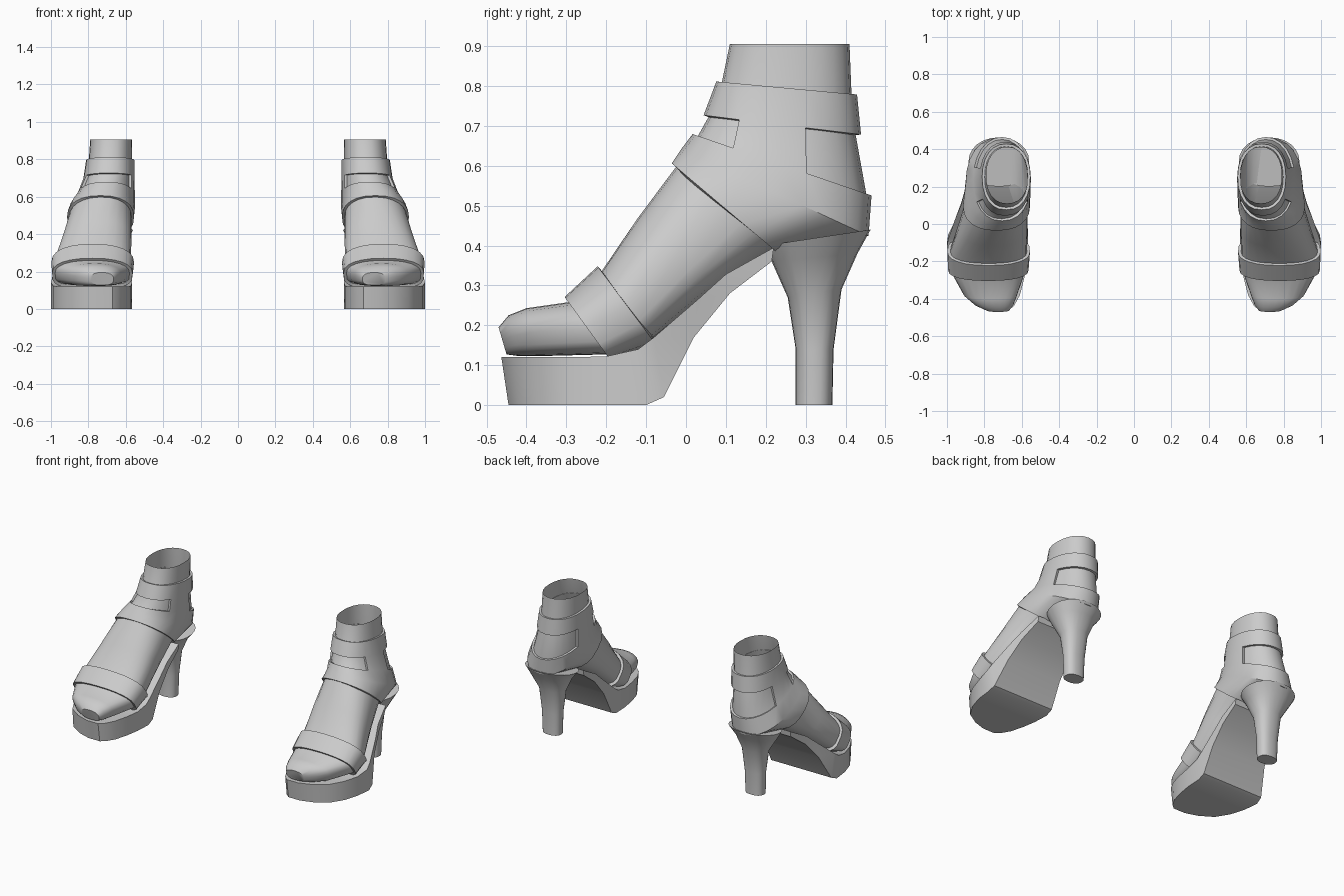
import bpy, bmesh, math

if "Cube" in bpy.data.objects:
    bpy.data.objects.remove(bpy.data.objects["Cube"])

SEG = 24
grey = bpy.data.materials.new("grey")
grey.diffuse_color = (0.6, 0.6, 0.6, 1)
grey.use_nodes = True
grey.node_tree.nodes["Principled BSDF"].inputs["Base Color"].default_value = grey.diffuse_color


def finish(name, bm, thickness=0, angle=35):
    """Turn a bmesh of the right-hand part into a mirrored, shaded pair."""
    bmesh.ops.recalc_face_normals(bm, faces=bm.faces)
    mesh = bpy.data.meshes.new(name)
    bm.to_mesh(mesh)
    bm.free()
    mesh.materials.append(grey)
    ob = bpy.data.objects.new(name, mesh)
    bpy.context.collection.objects.link(ob)
    bpy.ops.object.select_all(action='DESELECT')
    bpy.context.view_layer.objects.active = ob
    ob.select_set(True)
    if thickness:
        mod = ob.modifiers.new("thickness", 'SOLIDIFY')
        mod.thickness, mod.offset = thickness, -1
        bpy.ops.object.modifier_apply(modifier=mod.name)
    mod = ob.modifiers.new("pair", 'MIRROR')
    mod.use_mirror_merge = False
    bpy.ops.object.modifier_apply(modifier=mod.name)
    bpy.ops.object.shade_smooth_by_angle(angle=math.radians(angle))
    return ob


def spow(v, e):
    return math.copysign(abs(v) ** e, v)


def ring_points(ring, grow):
    """Rounded section through a front/top point and a back/bottom point."""
    fy, fz, by, bz, x0, x1, power = ring
    cx, cy, cz = (x0 + x1) / 2, (fy + by) / 2, (fz + bz) / 2
    dy, dz = (fy - by) / 2, (fz - bz) / 2
    half = math.hypot(dy, dz)
    k = (half + grow) / half
    pts = []
    for i in range(SEG):
        t = 2 * math.pi * i / SEG
        e = 2 / (2.3 if math.cos(t) > 0 else power)
        c, s = spow(math.cos(t), e) * k, spow(math.sin(t), e)
        pts.append((cx + s * ((x1 - x0) / 2 + grow), cy + dy * c, cz + dz * c))
    return pts


def loft(name, rings, grow=0, cap_start=False, cap_end=False, thickness=0, keep=None):
    bm = bmesh.new()
    rows = [[bm.verts.new(p) for p in ring_points(r, grow)] for r in rings]
    for j in range(len(rows) - 1):
        for i in range(SEG):
            k = (i + 1) % SEG
            angle = abs((i + 0.5) * 360 / SEG - 360 * (i >= SEG // 2))
            if keep is None or keep(j, angle):
                bm.faces.new((rows[j][i], rows[j][k], rows[j + 1][k], rows[j + 1][i]))
    if cap_start:
        bm.faces.new(rows[0])
    if cap_end:
        bm.faces.new(rows[-1])
    return finish(name, bm, thickness)


# Foot sections: front y,z / back y,z / inner x, outer x / squareness of lower half
foot = [
    (.11, .905, .41, .905, .567, .79, 2.2),
    (.09, .81, .415, .78, .568, .798, 2.2),
    (.058, .725, .425, .68, .568, .812, 2.2),
    (.03, .675, .452, .53, .565, .845, 2.1),
    (.0, .635, .445, .43, .566, .885, 2.2),
    (-.025, .597, .22, .39, .570, .90, 2.6),
    (-.12, .47, .08, .30, .570, .935, 3),
    (-.212, .335, -.085, .165, .572, .982, 3.5),
    (-.295, .258, -.20, .127, .580, .978, 4),
    (-.40, .243, -.36, .123, .625, .91, 4),
    (-.445, .225, -.42, .123, .645, .85, 3.5),
    (-.470, .195, -.45, .127, .665, .79, 3),
]
loft("foot", foot, cap_end=True)


# Shoe upper: ankle strap, side bridges, heel counter and instep strap,
# with openings across the front and around the back of the ankle
def solid_area(row, angle):
    return row != 1 or 60 < angle < 100


loft("upper_straps", foot[1:6], grow=.014, thickness=.016, keep=solid_area)

# Toe strap
loft("toe_strap", foot[7:9], grow=.016, thickness=.018)

# High heel
loft("heel", [
    (.275, 0, .367, 0, .66, .78, 2.5),
    (.275, .14, .37, .14, .655, .785, 2.5),
    (.255, .27, .39, .29, .64, .80, 2.4),
    (.215, .36, .43, .38, .60, .855, 2.2),
    (.20, .40, .463, .44, .56, .885, 2.1),
], cap_start=True, cap_end=True)

# Platform sole and arched shank: top y,z / bottom y,z / inner x, outer x
sole = [
    (-.463, .12, -.445, 0, .67, .75),
    (-.435, .12, -.42, 0, .64, .83),
    (-.38, .12, -.37, 0, .61, .91),
    (-.29, .12, -.29, 0, .587, .96),
    (-.20, .122, -.20, 0, .572, .988),
    (-.12, .14, -.10, 0, .567, 1.0),
    (-.08, .17, -.055, .02, .567, .993),
    (.03, .265, .02, .17, .570, .955),
    (.10, .328, .11, .28, .572, .925),
    (.22, .395, .215, .36, .575, .895),
]
bm = bmesh.new()
rows = []
for ty, tz, by, bz, x0, x1 in sole:
    rows.append([bm.verts.new(p) for p in
                 ((x0, ty, tz), (x1, ty, tz), (x1, by, bz), (x0, by, bz))])
for a, b in zip(rows, rows[1:]):
    for i in range(4):
        k = (i + 1) % 4
        bm.faces.new((a[i], a[k], b[k], b[i]))
bm.faces.new(rows[0])
bm.faces.new(rows[-1])
finish("platform_sole", bm)
